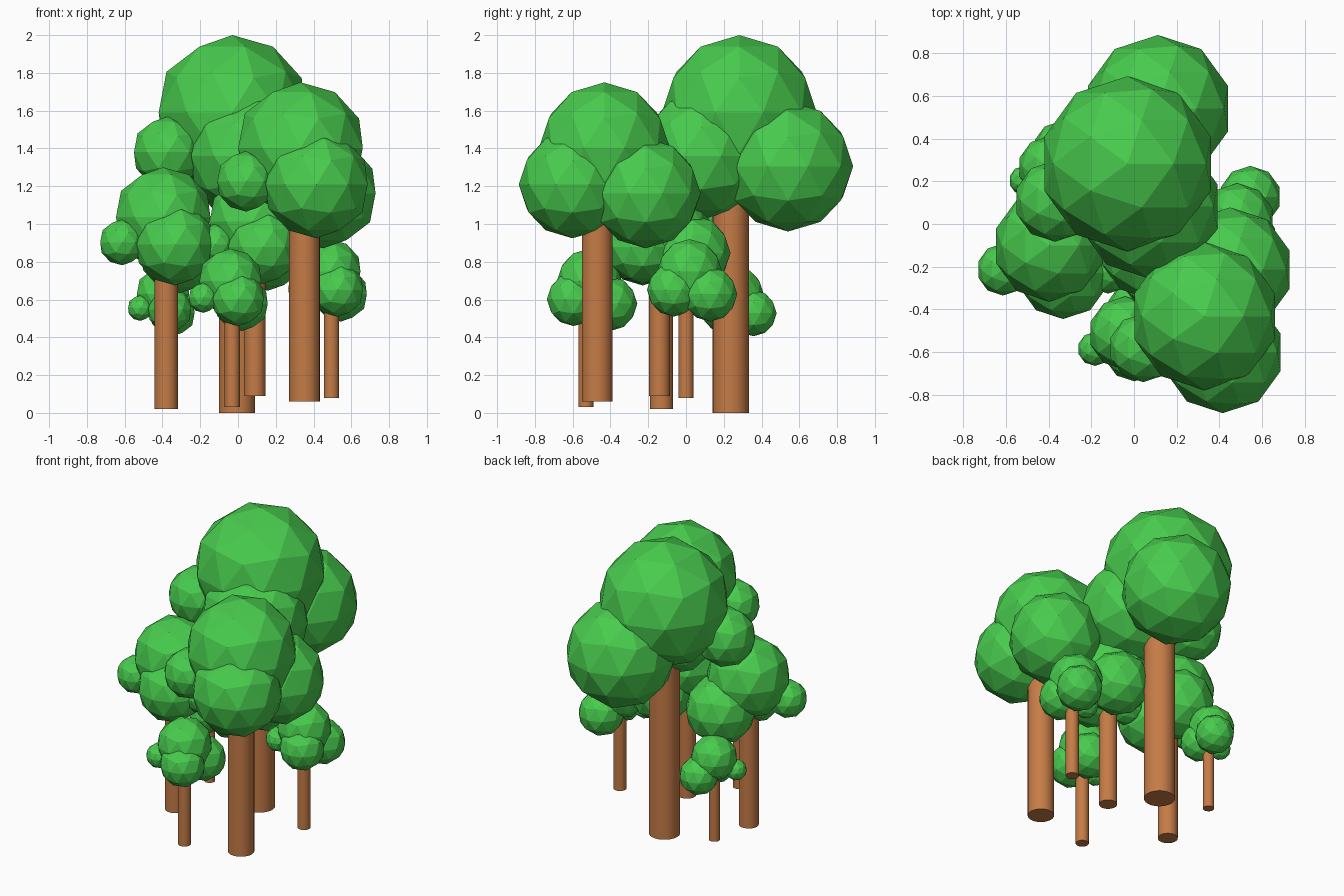
import bpy
from mathutils import Vector

cube = bpy.data.objects.get("Cube")
if cube:
    bpy.data.objects.remove(cube, do_unlink=True)


def make_material(name, color):
    mat = bpy.data.materials.new(name)
    mat.use_nodes = True
    mat.diffuse_color = color
    bsdf = next(n for n in mat.node_tree.nodes if n.type == 'BSDF_PRINCIPLED')
    bsdf.inputs["Base Color"].default_value = color
    return mat


LEAF = make_material("leaf_green", (0.065, 0.60, 0.075, 1))
BARK = make_material("bark_brown", (0.56, 0.20, 0.062, 1))

# Foliage clumps of a full-size tree: name, centre from trunk base, radius
CLUMPS = [
    ("crown", (-0.025, 0.045, 1.59), 0.41),
    ("back_clump", (0.117, 0.303, 1.305), 0.345),
    ("front_clump", (0.075, -0.155, 1.36), 0.337),
    ("side_clump", (-0.365, -0.13, 1.38), 0.19),
]
TRUNK_RADIUS, TRUNK_HEIGHT = 0.096, 1.35

# Trees: name, trunk base, scale
TREES = [
    ("tallest_tree", (-0.005, 0.237, 0.0), 1.0),
    ("front_left_tree", (0.352, -0.47, 0.06), 0.845),
    ("right_tree", (-0.38, -0.13, 0.02), 0.64),
    ("middle_tree", (0.09, -0.14, 0.09), 0.58),
    ("front_sapling", (-0.03, -0.53, 0.03), 0.42),
    ("left_sapling", (0.495, 0.0, 0.08), 0.42),
    ("back_right_sapling", (-0.388, 0.25, 0.065), 0.355),
]


def finish(name, mat):
    obj = bpy.context.object
    obj.name = name
    obj.data.name = name
    obj.data.materials.append(mat)
    return obj


def build_tree(name, base, scale):
    base = Vector(base)
    # Round trunk reaching up into the foliage
    height = TRUNK_HEIGHT * scale
    bpy.ops.mesh.primitive_cylinder_add(
        vertices=32, radius=TRUNK_RADIUS * scale, depth=height,
        location=base + Vector((0, 0, height / 2)))
    finish(name + "_trunk", BARK)
    bpy.ops.object.shade_smooth_by_angle()
    # Faceted foliage clumps
    for part, offset, radius in CLUMPS:
        bpy.ops.mesh.primitive_ico_sphere_add(
            subdivisions=2, radius=radius * scale,
            location=base + Vector(offset) * scale)
        finish(name + "_" + part, LEAF)


for tree in TREES:
    build_tree(*tree)
